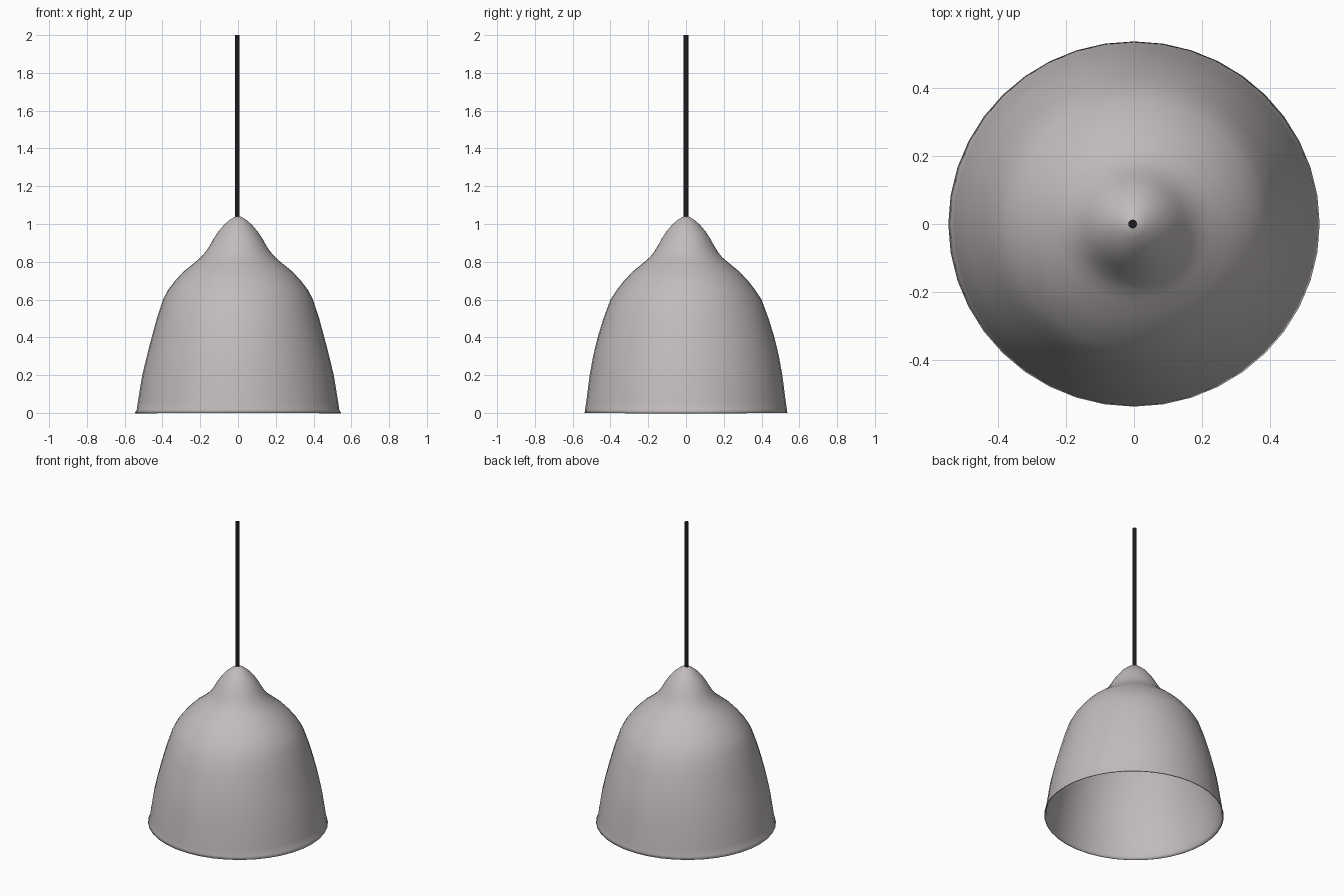
import bpy
import bmesh
from math import sin, cos, pi

cube = bpy.data.objects.get("Cube")
if cube:
    bpy.data.objects.remove(cube, do_unlink=True)


def make_material(name, color):
    mat = bpy.data.materials.new(name)
    mat.use_nodes = True
    mat.diffuse_color = color
    bsdf = next(n for n in mat.node_tree.nodes if n.type == 'BSDF_PRINCIPLED')
    bsdf.inputs["Base Color"].default_value = color
    return mat


def add_object(name, bm, mat):
    bmesh.ops.recalc_face_normals(bm, faces=bm.faces)
    mesh = bpy.data.meshes.new(name)
    bm.to_mesh(mesh)
    bm.free()
    mesh.materials.append(mat)
    obj = bpy.data.objects.new(name, mesh)
    bpy.context.collection.objects.link(obj)
    return obj


def smooth(obj):
    bpy.ops.object.select_all(action='DESELECT')
    obj.select_set(True)
    bpy.context.view_layer.objects.active = obj
    bpy.ops.object.shade_smooth_by_angle(angle=pi / 4)


warm_grey = make_material("warm grey", (0.54, 0.50, 0.50, 1))
black = make_material("cord black", (0.012, 0.012, 0.014, 1))

# Bell shade: half width, half depth and height of each ring, rim to neck
RINGS = [(.546, .537, 0), (.536, .534, .018), (.53, .528, .06), (.507, .51, .2),
         (.483, .492, .3), (.457, .468, .4), (.43, .437, .5), (.397, .4, .6),
         (.371, .367, .65), (.333, .328, .7), (.286, .28, .75), (.23, .225, .795),
         (.196, .19, .825), (.17, .167, .855), (.147, .146, .89),
         (.128, .127, .925), (.104, .104, .96), (.073, .073, .997),
         (.04, .04, 1.025), (.013, .013, 1.04)]
SIDES = 40

bm = bmesh.new()
rings = []
for rx, ry, z in RINGS:
    angles = [2 * pi * i / SIDES for i in range(SIDES)]
    rings.append([bm.verts.new((rx * cos(a), ry * sin(a), z)) for a in angles])
for low, high in zip(rings, rings[1:]):
    for i in range(SIDES):
        j = (i + 1) % SIDES
        bm.faces.new((low[i], low[j], high[j], high[i]))
bm.faces.new(rings[-1])
shade = add_object("lamp_shade", bm, warm_grey)
wall = shade.modifiers.new("thin wall", 'SOLIDIFY')
wall.thickness = 0.005
wall.offset = -1
smooth(shade)

# Hanging cord
CORD_BOTTOM, CORD_TOP = 1.03, 2.0
bm = bmesh.new()
bmesh.ops.create_cone(bm, cap_ends=True, segments=12, radius1=0.013,
                      radius2=0.013, depth=CORD_TOP - CORD_BOTTOM)
cord = add_object("hanging_cord", bm, black)
cord.location = (-0.004, 0, (CORD_TOP + CORD_BOTTOM) / 2)
smooth(cord)
